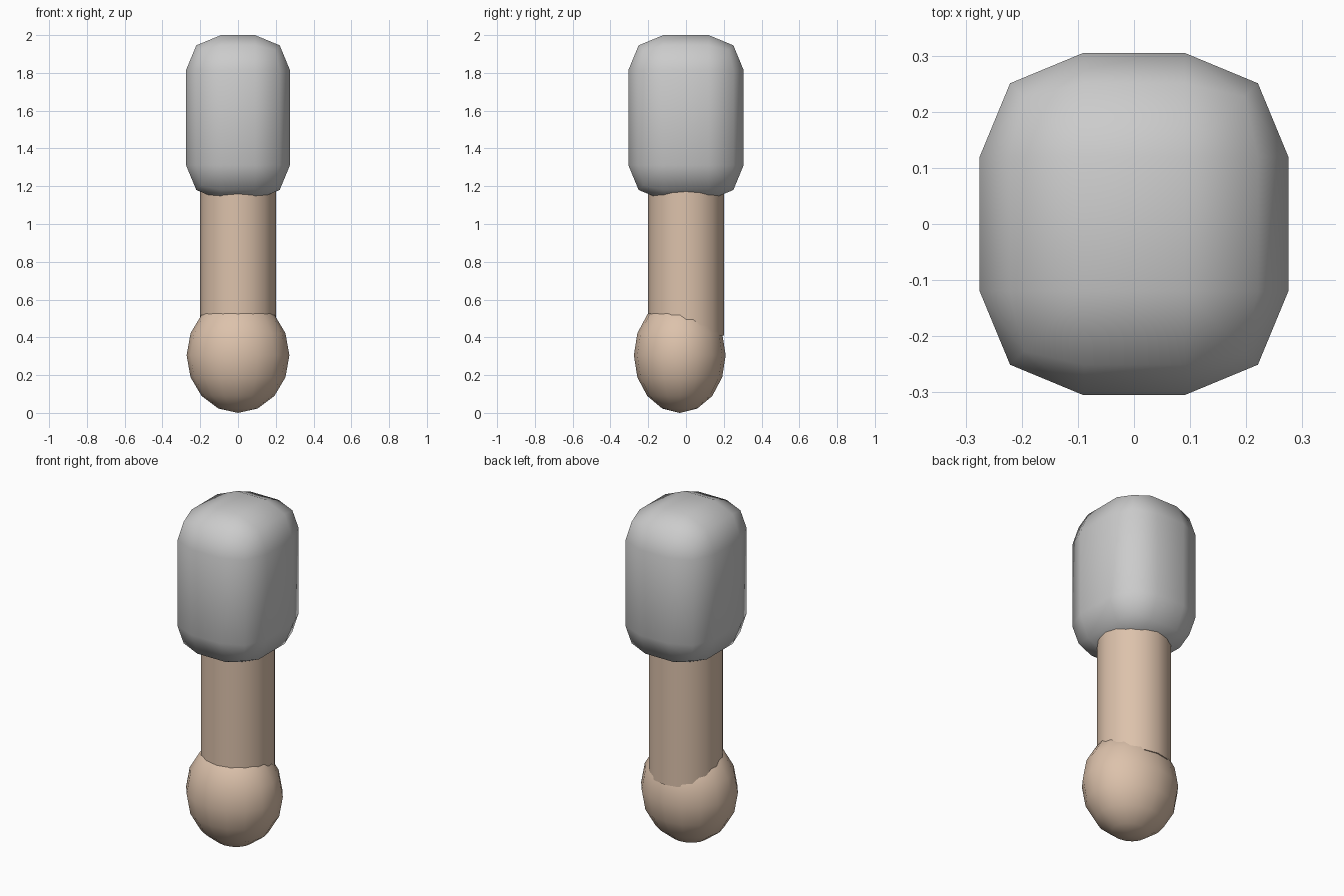
import bpy
import math

if "Cube" in bpy.data.objects:
    bpy.data.objects.remove(bpy.data.objects["Cube"])

skin = bpy.data.materials.new("skin")
skin.diffuse_color = (0.72, 0.54, 0.41, 1)
skin.use_nodes = True
skin.node_tree.nodes["Principled BSDF"].inputs["Base Color"].default_value = skin.diffuse_color


def finish(name, material=None, angle=60):
    obj = bpy.context.object
    obj.name = name
    if material:
        obj.data.materials.append(material)
    bpy.ops.object.transform_apply(location=False, rotation=False, scale=True)
    bpy.ops.object.shade_smooth_by_angle(angle=math.radians(angle))
    return obj


# Sleeve: box with wide two-step rounded edges
bpy.ops.mesh.primitive_cube_add(size=1, location=(0, 0, 1.563))
bpy.context.object.scale = (0.55, 0.61, 0.874)
sleeve = finish("sleeve", angle=180)
bevel = sleeve.modifiers.new("rounding", 'BEVEL')
bevel.width = 0.185
bevel.segments = 2
bevel.limit_method = 'NONE'

# Forearm: cylinder running from the sleeve into the hand
bottom, top = 0.41, 1.25
bpy.ops.mesh.primitive_cylinder_add(vertices=16, radius=0.2, depth=top - bottom,
                                    location=(0, 0, (top + bottom) / 2))
finish("forearm", skin)

# Hand: stretched ball set slightly forward
bpy.ops.mesh.primitive_uv_sphere_add(segments=16, ring_count=8, radius=1,
                                     location=(0, -0.033, 0.305))
bpy.context.object.scale = (0.272, 0.243, 0.305)
finish("hand", skin)
